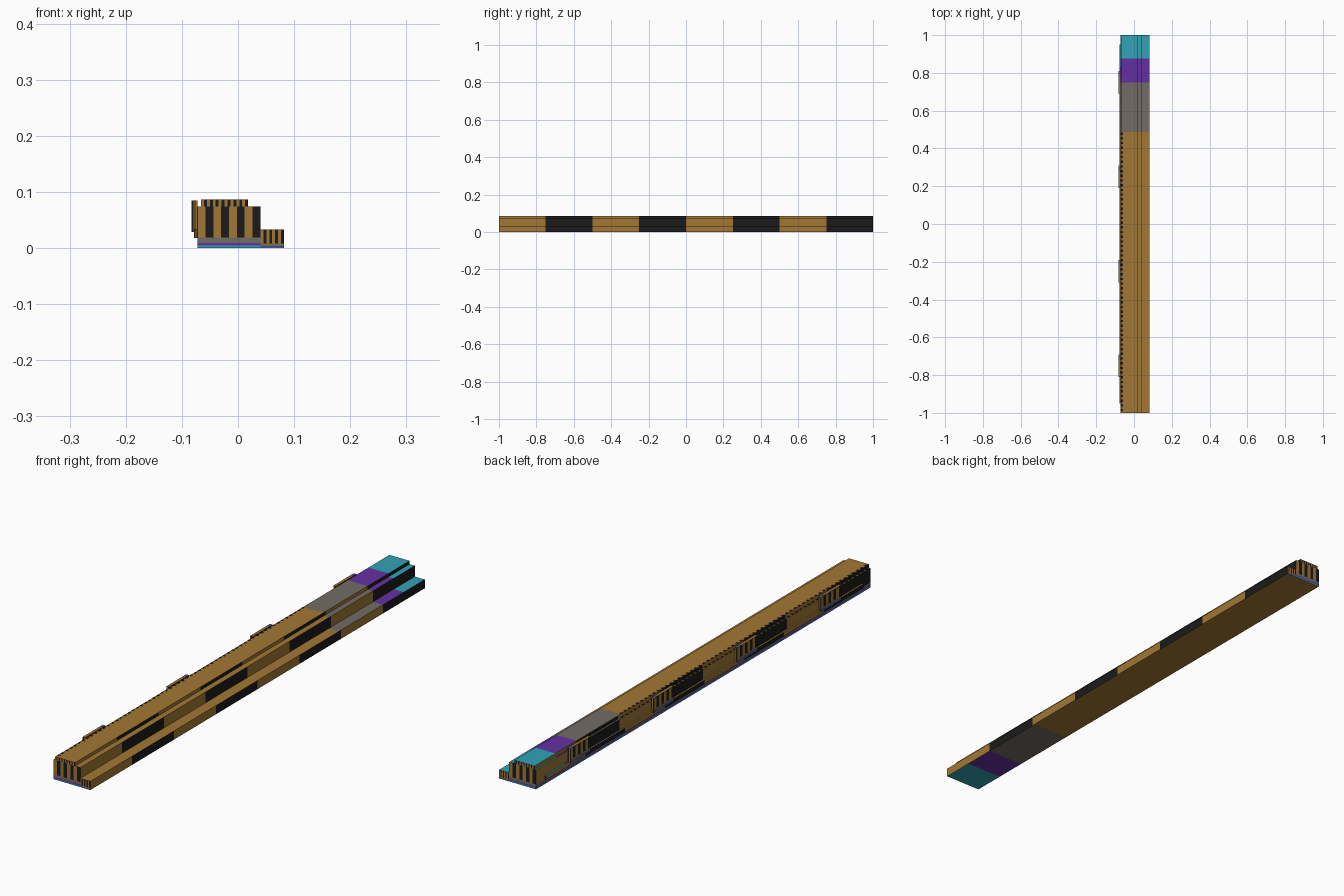
import bpy, bmesh
from mathutils import Vector

if "Cube" in bpy.data.objects:
    bpy.data.objects.remove(bpy.data.objects["Cube"])

# Flat colours (linear)
COLOURS = [("bronze", (0.36, 0.186, 0.034)), ("black", (0.011, 0.011, 0.011)),
           ("warm_grey", (0.17, 0.15, 0.125)), ("purple", (0.128, 0.03, 0.36)),
           ("teal", (0.032, 0.365, 0.47))]
MATS = []
for name, c in COLOURS:
    m = bpy.data.materials.new(name)
    m.diffuse_color = (*c, 1)
    m.use_nodes = True
    m.node_tree.nodes["Principled BSDF"].inputs["Base Color"].default_value = m.diffuse_color
    MATS.append(m)
BRONZE, BLACK, GREY, PURPLE, TEAL = range(5)

# Band layouts: (end fraction, colour); colour None is the striped area
FULL = [(1 / 16, TEAL), (1 / 8, PURPLE), (0.257, GREY), (1, None)]
PLAIN = [(1, None)]


def panel(bm, origin, u, v, cols, bands):
    """Rectangular face cut into colour bands along v and stripes along u."""
    o, u, v = Vector(origin), Vector(u), Vector(v)
    a = 0
    for b, colour in bands:
        n = cols if colour is None else 1
        for c in range(n):
            s, t = c / n, (c + 1) / n
            f = bm.faces.new([bm.verts.new(o + u * p + v * q)
                              for p, q in ((s, a), (t, a), (t, b), (s, b))])
            f.material_index = c % 2 if colour is None else colour
        a = b


def striped_block(name, x, y, z, end_cols=8, ends=FULL, right=FULL, left=FULL):
    """Box whose sides are striped and whose top and bottom are banded."""
    (x0, x1), (y0, y1), (z0, z1) = x, y, z
    dx, dy, dz = x1 - x0, y1 - y0, z1 - z0
    bm = bmesh.new()
    panel(bm, (x0, y0, z0), (dx, 0, 0), (0, 0, dz), end_cols, ends)    # front
    panel(bm, (x1, y1, z0), (-dx, 0, 0), (0, 0, dz), end_cols, ends)   # back
    panel(bm, (x1, y0, z0), (0, dy, 0), (0, 0, dz), 8, right)          # right
    panel(bm, (x0, y1, z0), (0, -dy, 0), (0, 0, dz), 8, left)          # left
    panel(bm, (x1, y1, z1), (-dx, 0, 0), (0, -dy, 0), 1, FULL)         # top
    panel(bm, (x0, y0, z0), (dx, 0, 0), (0, dy, 0), 1, FULL)           # bottom
    return finish(name, bm)


def finish(name, bm):
    mesh = bpy.data.meshes.new(name)
    bm.to_mesh(mesh)
    bm.free()
    for m in MATS:
        mesh.materials.append(m)
    ob = bpy.data.objects.new(name, mesh)
    bpy.context.collection.objects.link(ob)
    return ob


# Stepped main bar
striped_block("main_body", (-0.072, 0.04), (-1, 1), (0, 0.074))
striped_block("top_cap", (-0.066, 0.018), (-1, 1), (0.074, 0.0866), 16,
              ends=PLAIN, right=PLAIN, left=PLAIN)
striped_block("right_step", (0.04, 0.082), (-1, 1), (0, 0.033), right=PLAIN)

# Left side rail and the four raised side plates
striped_block("side_rail", (-0.078, -0.072), (-0.95, 0.95), (0.018, 0.034),
              ends=PLAIN, left=PLAIN)
for i, y in enumerate((-0.75, -0.25, 0.25, 0.75)):
    striped_block(f"side_plate_{i + 1}", (-0.083, -0.072),
                  (y - 0.06, y + 0.06), (0.029, 0.085), ends=PLAIN)


def dash_row(name, x0, x1, z):
    """Row of thin dark plates along the bronze part of the left edge."""
    bm = bmesh.new()
    for i in range(60):
        res = bmesh.ops.create_cube(bm, size=1)
        for vert in res["verts"]:
            vert.co = Vector((vert.co.x * (x1 - x0) + (x0 + x1) / 2,
                              vert.co.y * 0.012 - 0.985 + i * 0.0248,
                              vert.co.z * 0.0006 + z))
    for f in bm.faces:
        f.material_index = BLACK
    finish(name, bm)


dash_row("cap_edge_dashes", -0.066, -0.058, 0.0866)
dash_row("ledge_dashes", -0.072, -0.066, 0.074)
